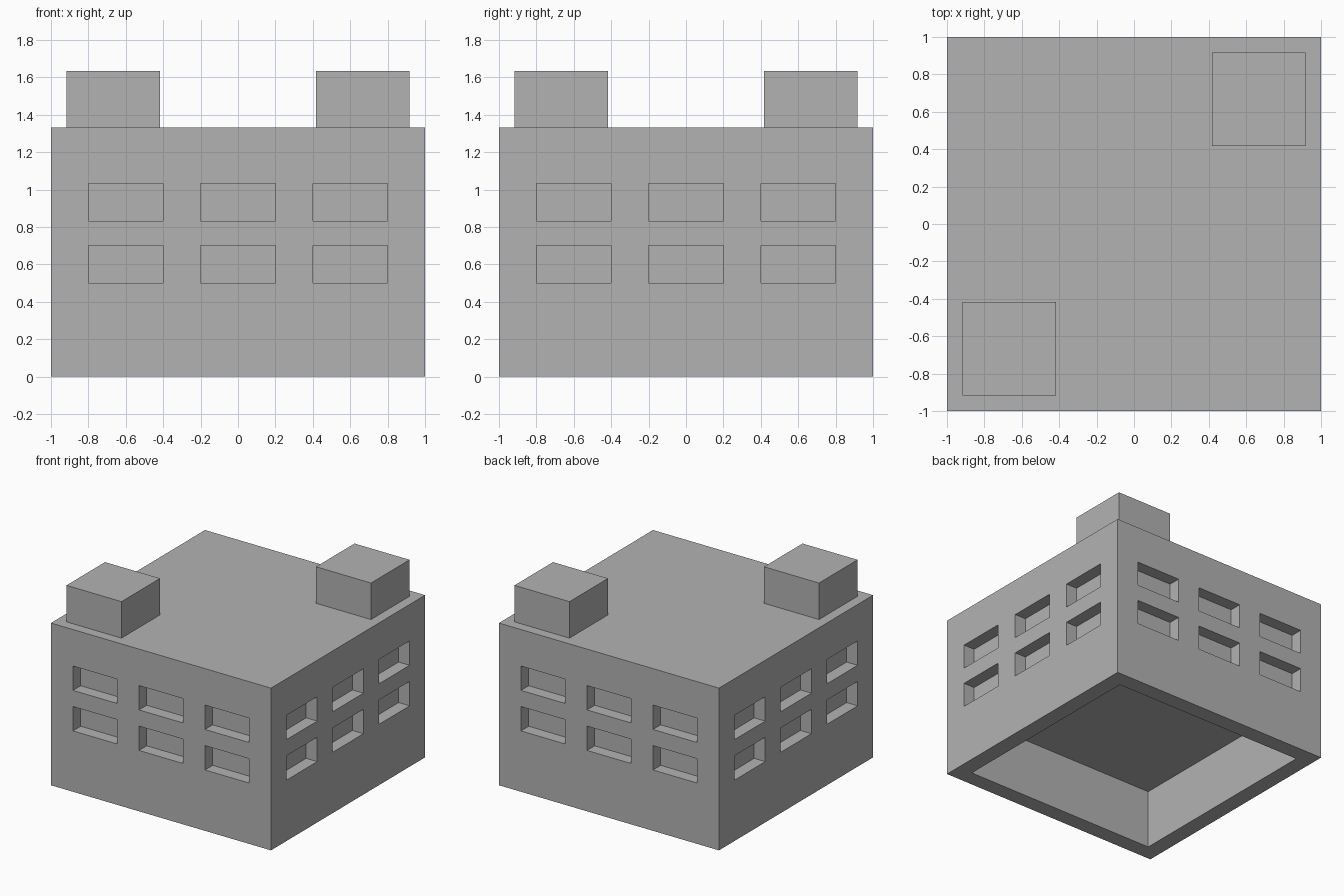
import bpy
import bmesh
from math import pi
from mathutils import Matrix, Vector

old = bpy.data.objects.get("Cube")
if old:
    bpy.data.objects.remove(old, do_unlink=True)

# One plain grey for the whole building
GREY = (0.45, 0.45, 0.45, 1)
concrete = bpy.data.materials.new("concrete_grey")
concrete.use_nodes = True
concrete.diffuse_color = GREY
concrete.node_tree.nodes["Principled BSDF"].inputs["Base Color"].default_value = GREY

HEIGHT = 1.333      # roof level
WALL = 0.133        # wall thickness around the open base
RECESS = 0.1        # window depth
CEILING = 0.48      # top of the hollow base


def add_box(bm, low, high, turn=0):
    """Add a box between two corners, turned about the z axis."""
    low, high = Vector(low), Vector(high)
    matrix = (Matrix.Rotation(turn, 4, "Z")
              @ Matrix.Translation((low + high) / 2)
              @ Matrix.Diagonal((*(high - low), 1)))
    bmesh.ops.create_cube(bm, size=1, matrix=matrix)


def make_object(name, bm):
    mesh = bpy.data.meshes.new(name)
    bm.to_mesh(mesh)
    bm.free()
    mesh.materials.append(concrete)
    obj = bpy.data.objects.new(name, mesh)
    bpy.context.collection.objects.link(obj)
    return obj


# Main block
bm = bmesh.new()
add_box(bm, (-1, -1, 0), (1, 1, HEIGHT))
building = make_object("building_block", bm)

# Cutter: hollow base, and two rows of three windows on each side
bm = bmesh.new()
inner = 1 - WALL
add_box(bm, (-inner, -inner, -0.1), (inner, inner, CEILING))
for side in range(4):
    for x in (-0.6, 0, 0.6):
        for z in (0.5, 0.833):
            add_box(bm, (x - 0.2, -1.1, z), (x + 0.2, RECESS - 1, z + 0.2), side * pi / 2)
cutter = make_object("opening_cutter", bm)
cutter.hide_render = True

cut = building.modifiers.new("openings", "BOOLEAN")
cut.operation = "DIFFERENCE"
cut.solver = "EXACT"
cut.object = cutter
bpy.context.view_layer.objects.active = building
bpy.ops.object.modifier_apply(modifier=cut.name)
bpy.data.objects.remove(cutter, do_unlink=True)

# Roof blocks on opposite corners
for name, sign in (("roof_block_front", -1), ("roof_block_back", 1)):
    bm = bmesh.new()
    centre = sign * 0.667
    add_box(bm, (centre - 0.25, centre - 0.25, HEIGHT), (centre + 0.25, centre + 0.25, HEIGHT + 0.3))
    make_object(name, bm)
